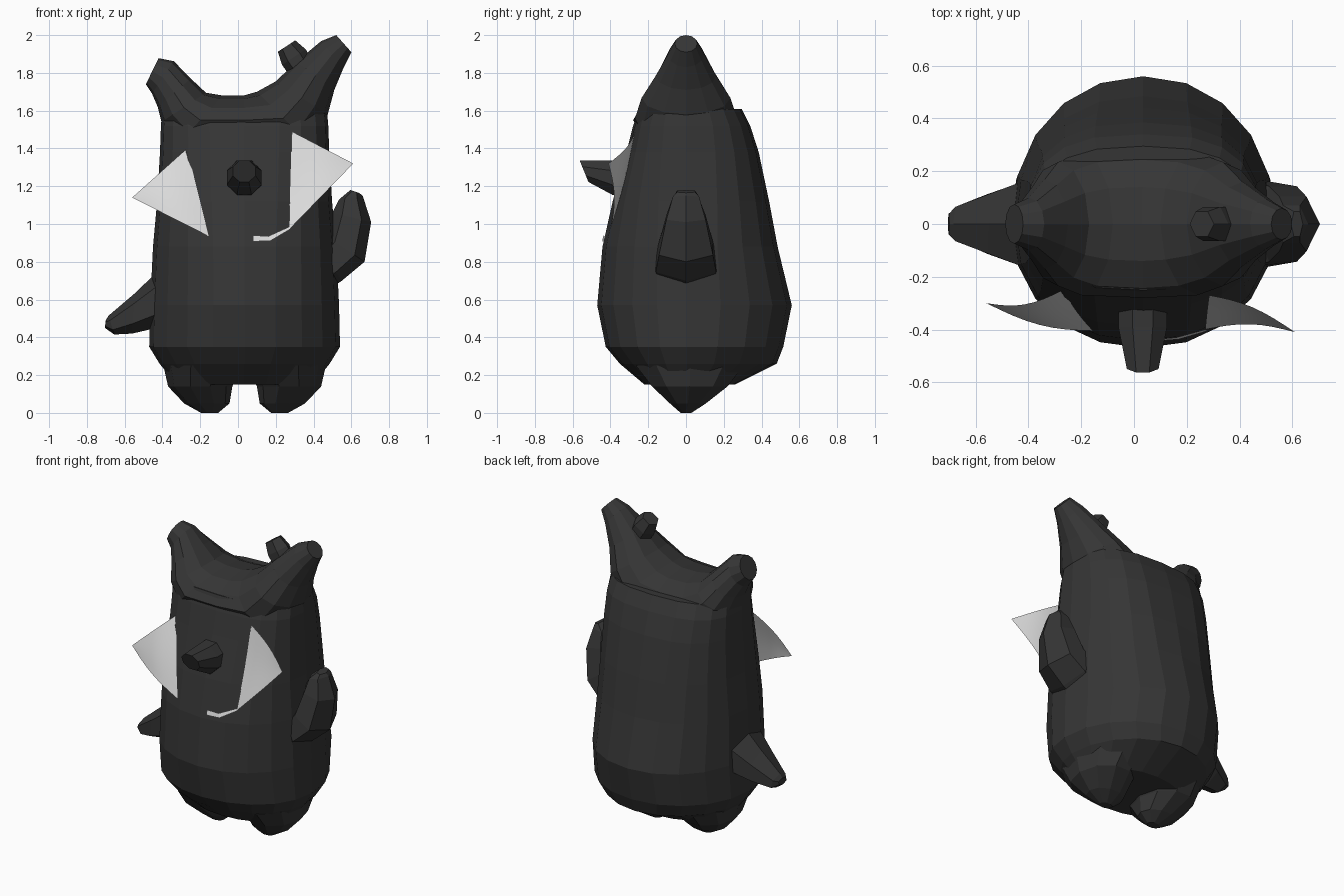
import bpy, bmesh, math
from mathutils import Vector


def material(name, v):
    m = bpy.data.materials.new(name)
    m.diffuse_color = (v, v, v, 1)
    return m


DARK = material("charcoal", 0.036)
PALE = material("pale grey", 0.72)


def loft(name, rings, mat=DARK, closed=True):
    """Skin a list of point rings; closed lofts get capped ends."""
    bm = bmesh.new()
    rows = [[bm.verts.new(p) for p in r] for r in rings]
    n = len(rows[0])
    for a, b in zip(rows, rows[1:]):
        for i in range(n if closed else n - 1):
            j = (i + 1) % n
            bm.faces.new((a[i], a[j], b[j], b[i]))
    if closed:
        bm.faces.new(rows[0])
        bm.faces.new(rows[-1])
    else:
        bmesh.ops.remove_doubles(bm, verts=bm.verts, dist=0.0005)
    bmesh.ops.recalc_face_normals(bm, faces=bm.faces)
    me = bpy.data.meshes.new(name)
    bm.to_mesh(me)
    bm.free()
    me.materials.append(mat)
    ob = bpy.data.objects.new(name, me)
    bpy.context.collection.objects.link(ob)
    return ob


def oval(c, u, v, n, power=2.0, phase=0.0):
    """Ring of n points round c, spanned by half-axes u and v."""
    pts = []
    for i in range(n):
        a = 2 * math.pi * i / n + phase
        f = lambda t: math.copysign(abs(t) ** (2 / power), t)
        pts.append(Vector(c) + Vector(u) * f(math.cos(a)) + Vector(v) * f(math.sin(a)))
    return pts


def limb(name, sections, n):
    """Tube in the xz plane; section = outer x,z, inner x,z, half depth."""
    rings = []
    for ox, oz, ix, iz, w in sections:
        o, i = Vector((ox, 0, oz)), Vector((ix, 0, iz))
        rings.append(oval((o + i) / 2, (o - i) / 2, (0, w, 0), n))
    return loft(name, rings)


# body: z, half width, front depth, back depth, squareness
CX = 0.035
rings = []
for z, rx, yf, yb, p in [
        (0.15, 0.36, 0.22, 0.26, 2.0), (0.26, 0.45, 0.35, 0.48, 2.0),
        (0.35, 0.505, 0.425, 0.515, 2.1), (0.57, 0.50, 0.47, 0.56, 2.1),
        (0.88, 0.485, 0.442, 0.485, 2.2), (1.12, 0.463, 0.388, 0.44, 2.4),
        (1.38, 0.448, 0.315, 0.385, 2.6), (1.52, 0.443, 0.28, 0.34, 2.7),
        (1.61, 0.435, 0.25, 0.295, 2.6)]:
    r = oval((CX, 0, z), (rx, 0, 0), (0, 1, 0), 20, p)
    for q in r:
        q.y *= yb if q.y > 0 else yf
    rings.append(r)
loft("body", rings)

# ears: one saddle-shaped tube from the left tip to the right tip
limb("ears", [
    (-0.488, 1.74, -0.42, 1.878, 0.075), (-0.455, 1.69, -0.34, 1.862, 0.10),
    (-0.425, 1.62, -0.25, 1.77, 0.17), (-0.405, 1.54, -0.17, 1.695, 0.235),
    (-0.32, 1.42, -0.08, 1.68, 0.27), (0.05, 1.42, 0.03, 1.68, 0.28),
    (0.38, 1.42, 0.10, 1.70, 0.27), (0.475, 1.58, 0.20, 1.755, 0.235),
    (0.51, 1.71, 0.31, 1.86, 0.16), (0.56, 1.83, 0.44, 1.968, 0.095),
    (0.60, 1.91, 0.52, 2.0, 0.06)], 12)

# small knob on the taller ear
k = Vector((-0.55, 0, 0.83)).normalized()
s = Vector((0.83, 0, 0.55)).normalized()
tip = Vector((0.257, 0, 1.942))
loft("ear_knob", [oval(tip - k * d, s * r, (0, r, 0), 6)
                  for d, r in ((0.0, 0.055), (0.07, 0.075), (0.2, 0.07))])

# arms
limb("left_arm", [
    (-0.33, 0.42, -0.33, 0.80, 0.18), (-0.43, 0.45, -0.44, 0.735, 0.18),
    (-0.56, 0.42, -0.55, 0.63, 0.13), (-0.655, 0.415, -0.685, 0.515, 0.075),
    (-0.705, 0.45, -0.70, 0.49, 0.045)], 6)
limb("right_arm", [
    (0.46, 0.64, 0.34, 0.82, 0.16), (0.55, 0.70, 0.42, 0.88, 0.185),
    (0.67, 0.80, 0.46, 0.94, 0.165), (0.705, 1.01, 0.50, 1.06, 0.12),
    (0.66, 1.15, 0.535, 1.13, 0.08), (0.64, 1.165, 0.595, 1.18, 0.055)], 6)

# feet
for side, name in ((-1, "left_foot"), (1, "right_foot")):
    loft(name, [oval((CX + side * x, y, z), (rx, 0, 0), (0, ry, 0), 10)
                for x, y, z, rx, ry in (
                    (0.22, 0.02, 0.25, 0.21, 0.30), (0.235, 0.02, 0.14, 0.17, 0.21),
                    (0.20, 0.01, 0.05, 0.12, 0.10), (0.185, 0.0, 0.0, 0.045, 0.03))])

# nose: tapered octagonal stub
loft("nose", [oval((0.033, y, z), (r, 0, 0), (0, t, h), 8, phase=math.pi / 8)
              for y, z, r, t, h in (
                  (-0.25, 1.245, 0.10, 0.0, 0.10), (-0.39, 1.245, 0.10, 0.0, 0.098),
                  (-0.54, 1.28, 0.065, -0.025, 0.062))])


def cheek(name, top, low, tip, bulge, tuck):
    """Curved pointed sheet fanning from an inner edge to a tip."""
    top, low, tip = Vector(top), Vector(low), Vector(tip)
    rows = []
    for i in range(9):
        t = i / 8
        row = []
        for j in range(9):
            s = j / 8
            p = top.lerp(low, s).lerp(tip, t)
            p.y += bulge * math.sin(math.pi * t)
            p.y += tuck * math.sin(math.pi * s) * (1 - t)
            row.append(p)
        rows.append(row)
    ob = loft(name, rows, PALE, closed=False)
    for f in ob.data.polygons:
        f.use_smooth = True


# pale cheek sheets and the sliver of mouth joining them
cheek("left_cheek", (-0.27, -0.25, 1.40), (-0.155, -0.405, 0.935),
      (-0.56, -0.30, 1.14), -0.03, -0.01)
cheek("right_cheek", (0.285, -0.27, 1.49), (0.27, -0.40, 0.97),
      (0.61, -0.41, 1.32), 0.025, 0.01)
loft("mouth_sliver", [
    [(0.08, -0.437, 0.94), (0.16, -0.43, 0.935), (0.27, -0.40, 0.985)],
    [(0.08, -0.444, 0.908), (0.17, -0.437, 0.91), (0.28, -0.405, 0.975)]],
    PALE, closed=False)
